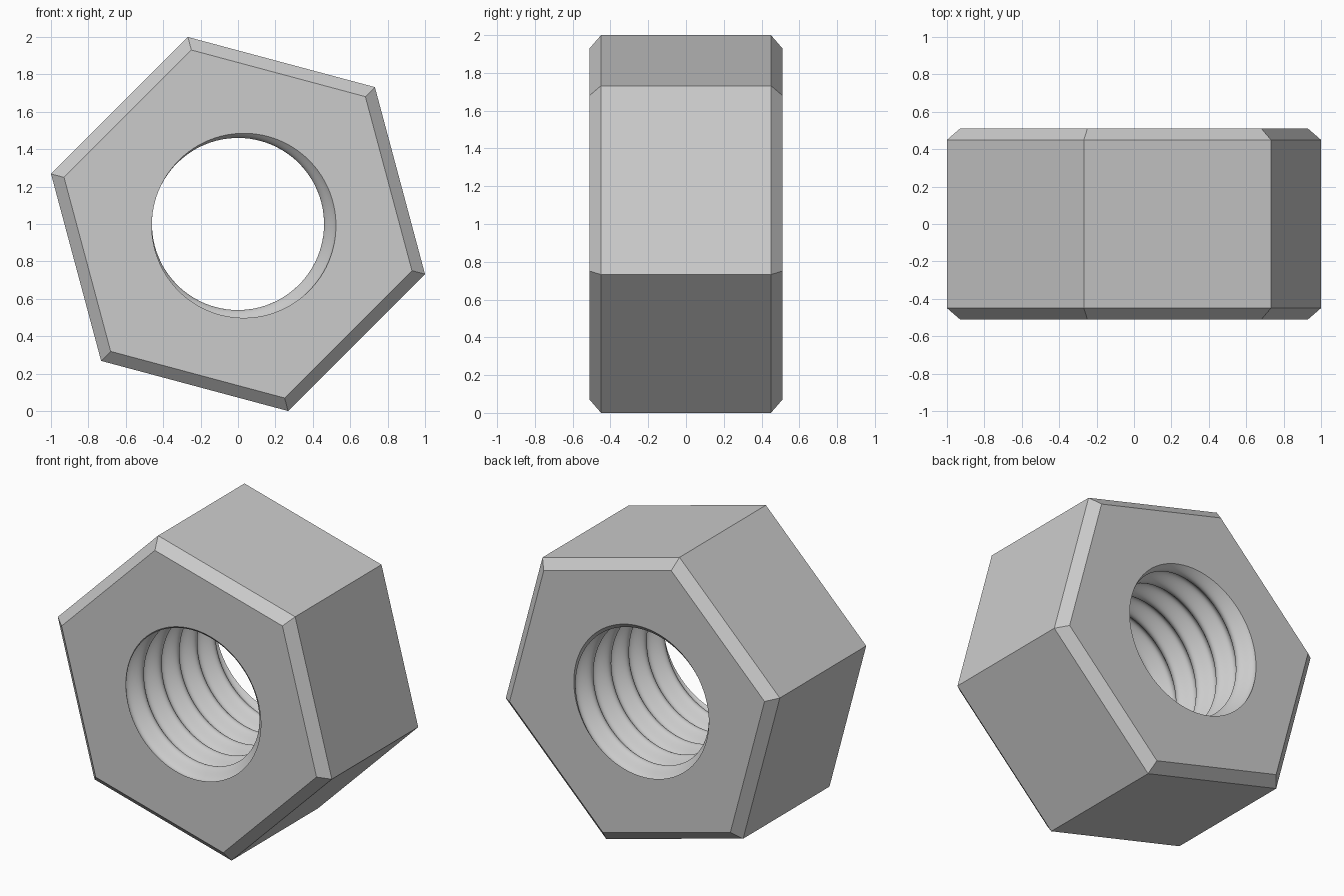
import bpy, bmesh
from math import sin, cos, radians, pi

cube = bpy.data.objects.get("Cube")
if cube:
    bpy.data.objects.remove(cube, do_unlink=True)

SEGMENTS = 96          # columns around the axis, a multiple of six
THREAD_ROWS = 110      # rows along the bore
HALF, FLAT = 0.51, 0.45
CORNER, FACE_CORNER = 1.035, 0.963
BORE, DEPTH = 0.4925, 0.0325
TURNS = 5.5
START = radians(45)    # direction of one hexagon corner


def hexagon(corner_radius):
    """Distance from the axis to a hexagon side, by angle."""
    def radius(angle, y):
        return corner_radius * cos(pi / 6) / cos((angle - START) % (pi / 3) - pi / 6)
    return radius


def thread(angle, y):
    """Rounded helical groove."""
    phase = angle + radians(15) + 2 * pi * TURNS * (y + HALF) / (2 * HALF)
    return BORE + DEPTH * cos(phase)


# Closed section: chamfered hexagon outside, thread inside
outer = [(-HALF, hexagon(FACE_CORNER)), (-FLAT, hexagon(CORNER)),
         (FLAT, hexagon(CORNER)), (HALF, hexagon(FACE_CORNER))]
bore = [(HALF - 2 * HALF * i / THREAD_ROWS, thread) for i in range(THREAD_ROWS + 1)]
section = outer + bore

bm = bmesh.new()
rings = []
for y, radius in section:
    ring = []
    for i in range(SEGMENTS):
        a = START + 2 * pi * i / SEGMENTS
        r = radius(a, y)
        ring.append(bm.verts.new((r * cos(a), y, 1 + r * sin(a))))
    rings.append(ring)

for k, ring in enumerate(rings):
    following = rings[(k + 1) % len(rings)]
    for i in range(SEGMENTS):
        j = (i + 1) % SEGMENTS
        face = bm.faces.new((ring[i], ring[j], following[j], following[i]))
        face.smooth = len(outer) <= k < len(rings) - 1
bmesh.ops.recalc_face_normals(bm, faces=bm.faces)

mesh = bpy.data.meshes.new("hex_nut")
bm.to_mesh(mesh)
bm.free()
nut = bpy.data.objects.new("hex_nut", mesh)
bpy.context.collection.objects.link(nut)

# Plain steel colour
steel = bpy.data.materials.new("steel_grey")
steel.use_nodes = True
colour = (0.6, 0.6, 0.6, 1)
steel.diffuse_color = colour
steel.node_tree.nodes["Principled BSDF"].inputs["Base Color"].default_value = colour
mesh.materials.append(steel)
